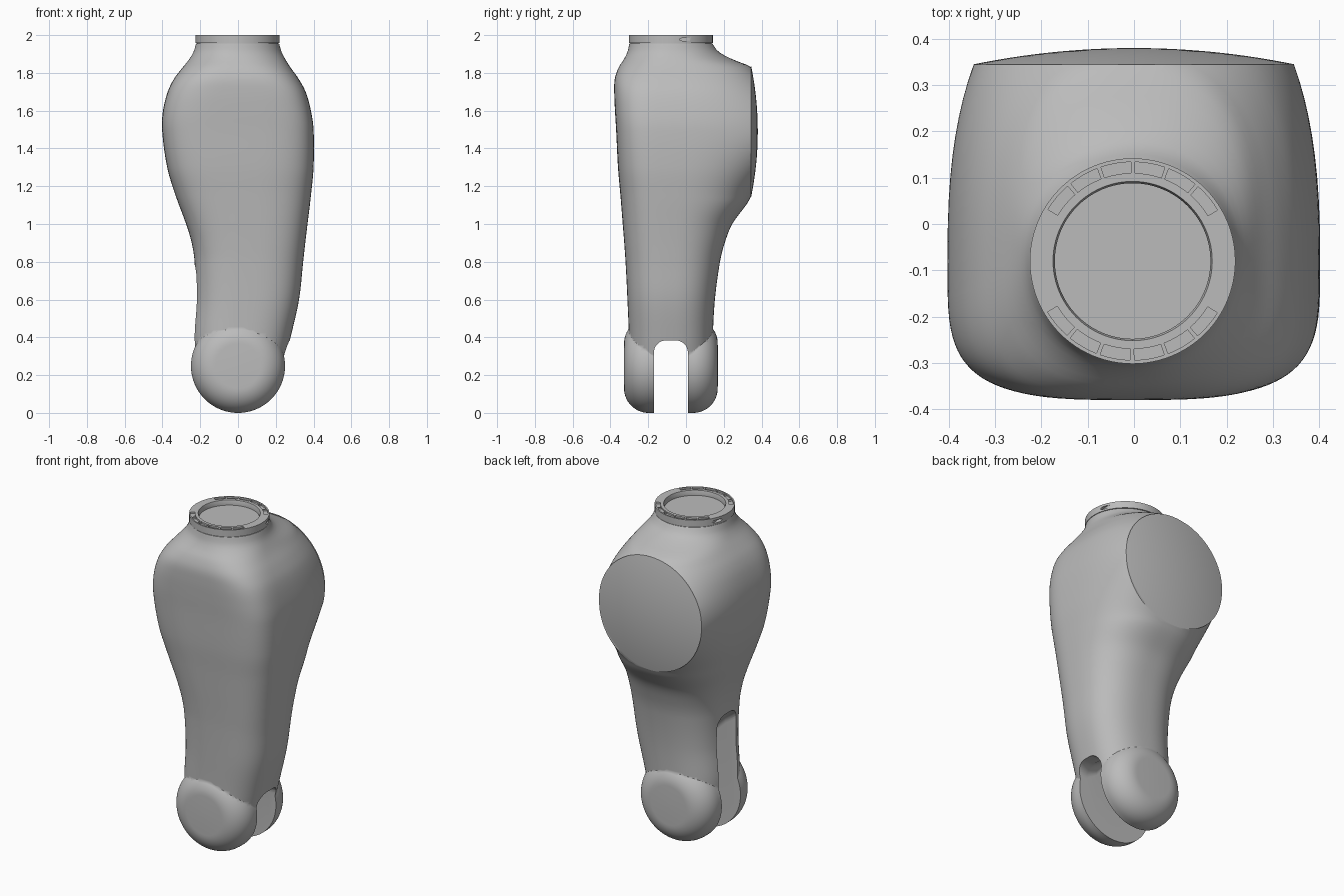
import bpy, bmesh, math
from mathutils import Matrix

cube = bpy.data.objects.get("Cube")
if cube:
    bpy.data.objects.remove(cube)

grey = bpy.data.materials.new("mid_grey")
grey.use_nodes = True
shade = (0.5, 0.5, 0.5, 1)
grey.diffuse_color = shade
grey.node_tree.nodes["Principled BSDF"].inputs["Base Color"].default_value = shade

AXIS_Y = -0.08          # depth of neck and fork centre
DISC_Z, DISC_R, DISC_Y = 1.49, 0.345, 0.345


def make(name, bm, helper=False):
    bmesh.ops.recalc_face_normals(bm, faces=bm.faces[:])
    mesh = bpy.data.meshes.new(name)
    bm.to_mesh(mesh)
    bm.free()
    mesh.materials.append(grey)
    obj = bpy.data.objects.new(name, mesh)
    bpy.context.collection.objects.link(obj)
    obj.hide_render = helper
    return obj


def loft(rings, bm=None):
    """Skin closed rings of points and cap both ends."""
    bm = bm or bmesh.new()
    rows = [[bm.verts.new(p) for p in ring] for ring in rings]
    n = len(rows[0])
    for a, b in zip(rows, rows[1:]):
        for i in range(n):
            j = (i + 1) % n
            bm.faces.new((a[i], a[j], b[j], b[i]))
    bm.faces.new(rows[0])
    bm.faces.new(rows[-1])
    return bm


def lathe(name, profile, centre, along_y=False, segments=96):
    """Turn (radius, height) points around z, or around y."""
    angles = [math.tau * i / segments for i in range(segments)]
    bm = loft([[(r * math.cos(t), r * math.sin(t), h) for t in angles] for r, h in profile])
    if along_y:
        bm.transform(Matrix.Rotation(-math.pi / 2, 4, "X"))
    bm.transform(Matrix.Translation(centre))
    return make(name, bm)


def boolean(obj, other, operation):
    mod = obj.modifiers.new(operation.lower(), "BOOLEAN")
    mod.operation, mod.object, mod.solver = operation, other, "EXACT"
    bpy.context.view_layer.objects.active = obj
    bpy.ops.object.modifier_apply(modifier=mod.name)
    bpy.data.objects.remove(other)


def smooth(obj, degrees):
    bpy.ops.object.select_all(action="DESELECT")
    obj.select_set(True)
    bpy.context.view_layer.objects.active = obj
    bpy.ops.object.shade_smooth_by_angle(angle=math.radians(degrees))


# Body outline: height, -x side, +x side, front, back, squareness
OUTLINE = [
    (.2, -.225, .225, -.3, .14, 2.6),
    (.4, -.238, .278, -.302, .142, 2.7),
    (.6, -.225, .323, -.31, .153, 2.8),
    (.8, -.23, .345, -.32, .18, 2.9),
    (.9, -.245, .356, -.327, .205, 3),
    (1, -.275, .368, -.335, .245, 3.1),
    (1.15, -.33, .386, -.347, .345, 3.3),
    (1.3, -.375, .4, -.36, .345, 3.6),
    (1.5, -.402, .4, -.37, .345, 3.9),
    (1.6, -.397, .386, -.376, .345, 3.9),
    (1.7, -.372, .358, -.38, .345, 3.7),
    (1.77, -.338, .32, -.377, .345, 3.3),
    (1.83, -.292, .277, -.356, .345, 2.8),
    (1.87, -.26, .252, -.33, .25, 2.4),
    (1.91, -.236, .231, -.31, .175, 2.1),
    (1.955, -.222, .218, -.3, .14, 2),
]


def outline_at(z):
    """Smooth cubic interpolation of the outline rows."""
    k = max(i for i in range(len(OUTLINE) - 1) if OUTLINE[i][0] <= z + 1e-6)
    p, q = OUTLINE[k], OUTLINE[k + 1]
    o, s = OUTLINE[max(k - 1, 0)], OUTLINE[min(k + 2, len(OUTLINE) - 1)]
    h = q[0] - p[0]
    t = (z - p[0]) / h
    values = []
    for c in range(1, 6):
        m0 = (q[c] - o[c]) / (q[0] - o[0]) * h
        m1 = (s[c] - p[c]) / (s[0] - p[0]) * h
        d = q[c] - p[c]
        values.append(p[c] + t * (m0 + t * (3 * d - 2 * m0 - m1 + t * (m0 + m1 - 2 * d))))
    return values


def section(z, segments=96):
    left, right, front, back, n = outline_at(z)
    xc, a = (left + right) / 2, (right - left) / 2
    nb = min(n, 2.5)
    depth = min(back, DISC_Y) - AXIS_Y
    if abs(z - DISC_Z) < DISC_R:    # swell so the rear cut leaves a round face
        chord = math.sqrt(DISC_R ** 2 - (z - DISC_Z) ** 2)
        depth = (DISC_Y - AXIS_Y) / (1 - (chord / a) ** nb) ** (1 / nb)
    ring = []
    for i in range(segments):
        t = math.tau * i / segments
        c, s = math.cos(t), math.sin(t)
        e, d = (nb, depth) if s > 0 else (n, AXIS_Y - front)
        x = math.copysign(abs(c) ** (2 / e), c) * a
        y = math.copysign(abs(s) ** (2 / e), s) * d
        ring.append((xc + x, AXIS_Y + y, z))
    return ring


# Lofted body, cut flat at the rear
low, high, steps = OUTLINE[0][0], OUTLINE[-1][0], 110
bm = loft([section(low + (high - low) * i / steps) for i in range(steps + 1)])
cut = bmesh.ops.bisect_plane(bm, geom=bm.verts[:] + bm.edges[:] + bm.faces[:],
                             plane_co=(0, DISC_Y, 0), plane_no=(0, 1, 0), clear_outer=True)
rim = [g for g in cut["geom_cut"] if isinstance(g, bmesh.types.BMEdge)]
bmesh.ops.holes_fill(bm, edges=rim, sides=0)
body = make("limb_body", bm)

# Round knuckle at the lower end, with a broad fillet around both flat pads
fillet = [(.119 + .13 * math.sin(u), .118 + .13 * math.cos(u))
          for u in (math.pi / 2 * i / 14 for i in range(15))]
half = [(.01, .249)] + fillet
knuckle = lathe("knuckle", half + [(r, -h) for r, h in reversed(half)],
                (0, AXIS_Y, .249), along_y=True)
boolean(body, knuckle, "UNION")


# Fork slot: an arch that climbs towards the -x side
def arch(x, top):
    r, y0, y1 = .065, -.17, .01
    pts = [(x, y0, -.1)]
    for cy, start in ((y0 + r, math.pi), (y1 - r, math.pi / 2)):
        for i in range(9):
            t = start - math.pi / 2 * i / 8
            pts.append((x, cy + r * math.cos(t), top - r + r * math.sin(t)))
    return pts + [(x, y1, -.1)]


climb = [(-.4, .84), (-.22, .78), (-.15, .73), (-.05, .63), (.05, .52),
         (.13, .43), (.2, .385), (.5, .38)]
boolean(body, make("slot_cutter", loft([arch(*p) for p in climb]), True), "DIFFERENCE")
smooth(body, 40)

# Slightly domed cover on the rear opening
dome = [(DISC_R * math.cos(u) + .001, .035 * math.sin(u) ** 2)
        for u in (math.pi / 2 * i / 16 for i in range(17))]
cover = lathe("rear_cover", dome, (0, DISC_Y, DISC_Z), along_y=True)
smooth(cover, 35)

# Neck collar with a recessed floor
collar = lathe("neck_collar", [(.215, 1.945), (.215, 1.957), (.222, 1.958), (.222, 2),
                               (.172, 2), (.168, 1.985), (.168, 1.97)], (-.003, AXIS_Y, 0))

# Shallow pockets in the rim, front and back, and a hole on each side
bm = bmesh.new()
for side in (0, 180):
    for k in range(6):
        start = side + 31 + k * 20
        arcs = []
        for j in range(5):
            t = math.radians(start + j * 4.4)
            arcs.append([(r * math.cos(t) - .003, AXIS_Y + r * math.sin(t), z)
                         for r, z in ((.19, 1.99), (.214, 1.99), (.214, 2.02), (.19, 2.02))])
        loft(arcs, bm)
for sx in (-1, 1):
    place = Matrix.Translation((sx * .21, 0, 1.977)) @ Matrix.Rotation(math.pi / 2, 4, "Y")
    place = place @ Matrix.Diagonal((.25, 1, 1, 1))
    bmesh.ops.create_cone(bm, cap_ends=True, segments=24, radius1=.035, radius2=.035,
                          depth=.03, matrix=place)
boolean(collar, make("pocket_cutter", bm, True), "DIFFERENCE")
smooth(collar, 30)
